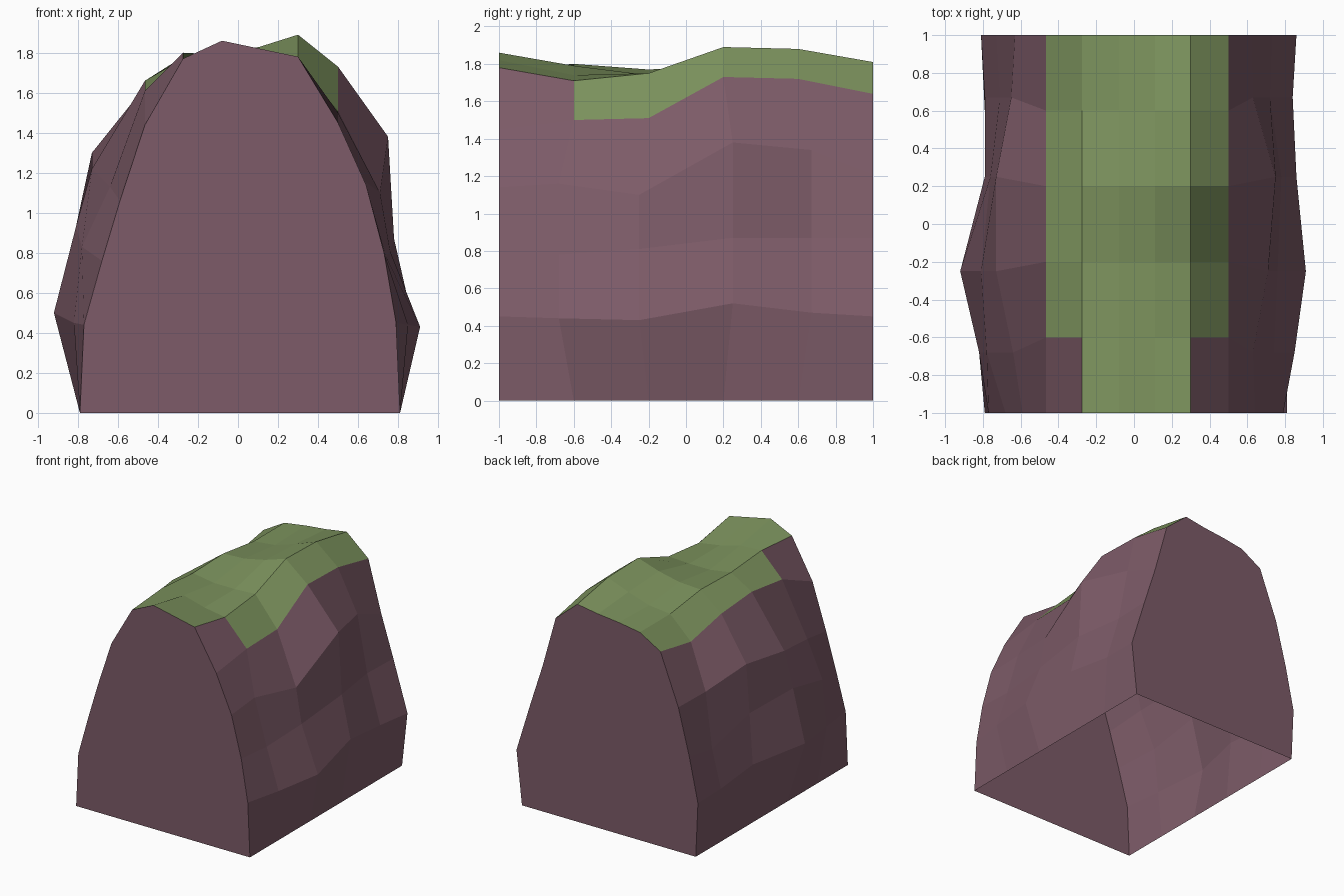
import bpy
import bmesh

# Remove the startup cube only
default_cube = bpy.data.objects.get("Cube")
if default_cube:
    bpy.data.objects.remove(default_cube, do_unlink=True)


def make_material(name, colour):
    material = bpy.data.materials.new(name)
    material.use_nodes = True
    material.diffuse_color = (*colour, 1)
    shader = next(node for node in material.node_tree.nodes
                  if node.type == "BSDF_PRINCIPLED")
    shader.inputs["Base Color"].default_value = (*colour, 1)
    shader.inputs["Roughness"].default_value = 1
    return material


def line_of_points(across, along, heights):
    """One lengthwise line of the hill, running from front to back."""
    return list(zip(across, along, heights))


# Stations from front to back: regular on the base and crest,
# slightly shifted on the weathered flanks
REGULAR = (-1, -.6, -.2, .2, .6, 1)
SHIFTED = (-1, -.68, -.25, .25, .67, 1)
COUNT = len(REGULAR)


def flank(base_x, bands):
    """Base line plus the weathered bands above it, bottom to top."""
    lines = [line_of_points([base_x] * COUNT, REGULAR, [0] * COUNT)]
    for across, heights in bands:
        lines.append(line_of_points(across, SHIFTED, heights))
    return lines


# Right flank: distance across and height of each band
right_flank = flank(-.79, [
    ((-.77, -.82, -.92, -.79, -.79, -.81), (.44, .45, .5, .48, .44, .45)),
    ((-.68, -.78, -.81, -.76, -.71, -.73), (.76, .83, .93, .9, .75, .82)),
    ((-.59, -.64, -.73, -.73, -.65, -.63), (1.06, 1.13, 1.22, 1.3, 1.21, 1.2)),
])

# Left flank
left_flank = flank(.81, [
    ((.79, .85, .91, .86, .84, .86), (.45, .44, .43, .52, .47, .45)),
    ((.73, .74, .76, .78, .72, .73), (.8, .78, .81, .87, .87, .87)),
    ((.64, .63, .71, .75, .63, .62), (1.14, 1.16, 1.1, 1.38, 1.34, 1.21)),
])

# Crest: height of each lengthwise line, keyed by its position across
crest_heights = {
    -.465: (1.44, 1.61, 1.66, 1.63, 1.55, 1.62),
    -.275: (1.77, 1.8, 1.77, 1.78, 1.73, 1.73),
    -.08: (1.86, 1.79, 1.74, 1.79, 1.75, 1.76),
    .11: (1.82, 1.74, 1.74, 1.83, 1.81, 1.78),
    .3: (1.78, 1.71, 1.75, 1.89, 1.88, 1.81),
    .5: (1.45, 1.5, 1.51, 1.73, 1.72, 1.64),
}
crest = [line_of_points([x] * COUNT, REGULAR, heights)
         for x, heights in crest_heights.items()]

rock = make_material("mauve rock", (.205, .105, .138))
grass = make_material("moss green", (.205, .295, .112))
ROCK, GRASS = range(2)

# Stitch the lines into one shell, open underneath
bm = bmesh.new()
lines = right_flank + crest + left_flank[::-1]
grid = [[bm.verts.new(point) for point in line] for line in lines]
first_crest = len(right_flank)
last_crest = first_crest + len(crest) - 1

for column, (line, neighbour) in enumerate(zip(grid, grid[1:])):
    on_crest = first_crest <= column < last_crest
    on_shoulder = column in (first_crest, last_crest - 1)
    for station in range(COUNT - 1):
        face = bm.faces.new((line[station], neighbour[station],
                             neighbour[station + 1], line[station + 1]))
        # Grass covers the crest; the front shoulders stay bare
        bare_shoulder = on_shoulder and station == 0
        face.material_index = GRASS if on_crest and not bare_shoulder else ROCK

# Flat cut walls at the front and the back
for station in (0, COUNT - 1):
    wall = bm.faces.new([line[station] for line in grid])
    wall.material_index = ROCK

bmesh.ops.recalc_face_normals(bm, faces=bm.faces)
mesh = bpy.data.meshes.new("grassy_hill_segment")
bm.to_mesh(mesh)
bm.free()
mesh.materials.append(rock)
mesh.materials.append(grass)
hill = bpy.data.objects.new("grassy_hill_segment", mesh)
bpy.context.collection.objects.link(hill)
